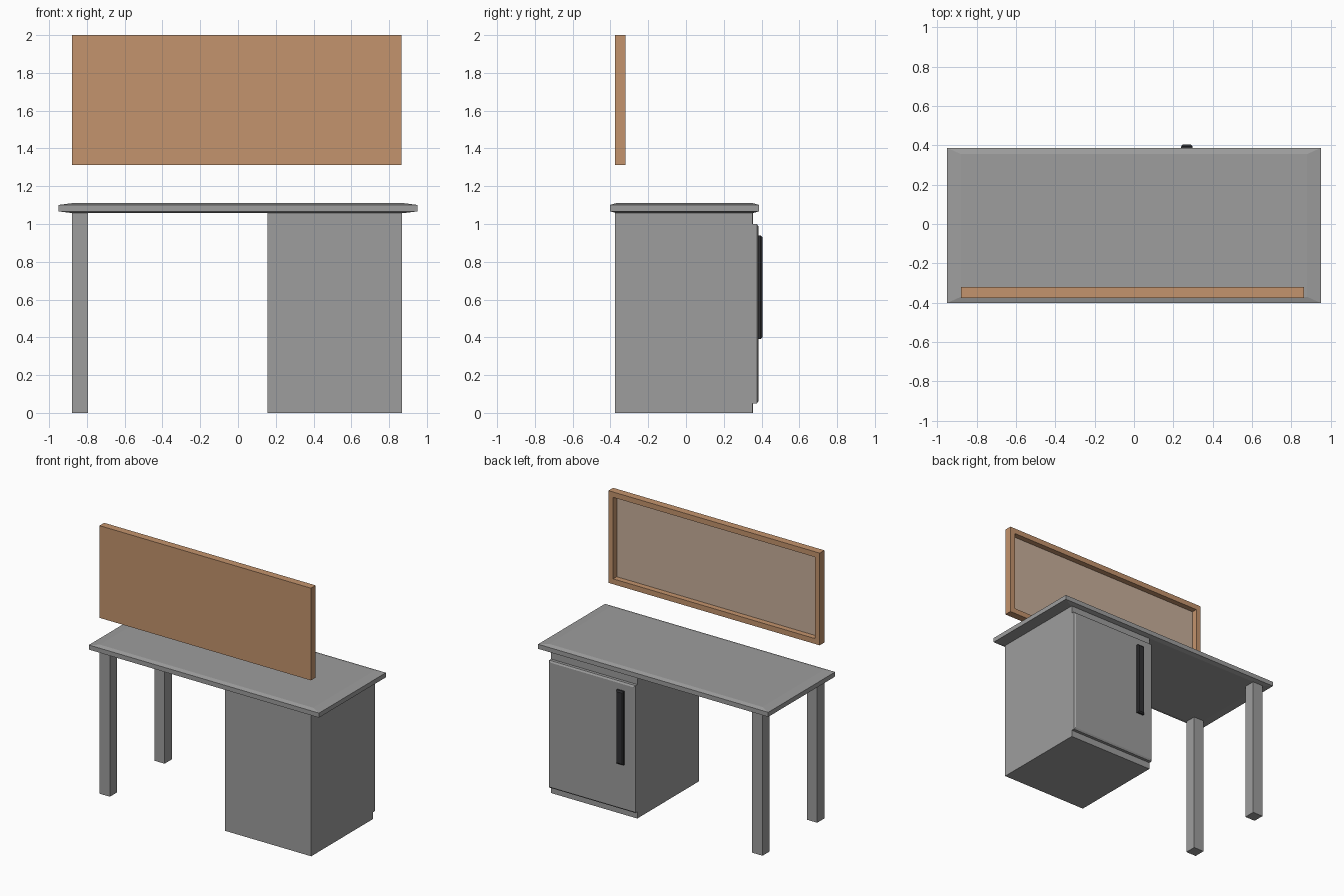
import bpy, bmesh

if "Cube" in bpy.data.objects:
    bpy.data.objects.remove(bpy.data.objects["Cube"], do_unlink=True)


def material(name, rgb):
    mat = bpy.data.materials.new(name)
    mat.use_nodes = True
    color = (*rgb, 1.0)
    mat.diffuse_color = color
    mat.node_tree.nodes["Principled BSDF"].inputs["Base Color"].default_value = color
    return mat


grey = material("grey laminate", (0.34, 0.34, 0.34))
black = material("black metal", (0.03, 0.03, 0.033))
wood = material("light wood", (0.55, 0.295, 0.153))
board = material("pale board", (0.58, 0.43, 0.325))


def box(name, lo, hi, mats, edit=None):
    """Box between two corners; edit(bm) may reshape it before it is stored."""
    bm = bmesh.new()
    bmesh.ops.create_cube(bm, size=1)
    for v in bm.verts:
        v.co = [(a + b) / 2 + c * (b - a) for a, b, c in zip(lo, hi, v.co)]
    if edit:
        edit(bm)
    bmesh.ops.recalc_face_normals(bm, faces=bm.faces)
    mesh = bpy.data.meshes.new(name)
    bm.to_mesh(mesh)
    bm.free()
    for m in mats:
        mesh.materials.append(m)
    obj = bpy.data.objects.new(name, mesh)
    bpy.context.collection.objects.link(obj)
    return obj


def raise_face(bm, axis, sign, margins, height):
    """Extrude the face looking along an axis and taper it by a margin per axis."""
    bm.normal_update()
    face = max(bm.faces, key=lambda f: f.normal[axis] * sign)
    face = bmesh.ops.extrude_discrete_faces(bm, faces=[face])["faces"][0]
    center = face.calc_center_median()
    for v in face.verts:
        for i in range(3):
            if i == axis:
                v.co[i] += sign * height
            else:
                v.co[i] -= margins[i] * (1 if v.co[i] > center[i] else -1)
    return face


# Desk top with shallow sloped margins above and below
def slope_both(bm):
    for sign in (1, -1):
        raise_face(bm, 2, sign, (0.07, 0.032, 0), 0.009)


box("desk_top", (-0.95, -0.402, 1.067), (0.95, 0.387, 1.101), [grey], slope_both)

# Legs
for name, y in (("front_leg", -0.375), ("back_leg", 0.27)):
    box(name, (-0.88, y, 0), (-0.795, y + 0.085, 1.06), [grey])

# Cabinet and its door
box("cabinet", (0.155, -0.375, 0), (0.867, 0.353, 1.06), [grey])
box("cabinet_door", (0.155, 0.353, 0.05), (0.867, 0.375, 1.0), [grey],
    lambda bm: raise_face(bm, 1, 1, (0.012, 0, 0.012), 0.008))

# Door handle
box("door_handle", (0.24, 0.38, 0.39), (0.297, 0.395, 0.94), [black],
    lambda bm: raise_face(bm, 1, 1, (0.007, 0, 0.01), 0.009))


# Framed board, recessed on its inner side
def recess(bm):
    raise_face(bm, 1, 1, (0.04, 0, 0.04), 0)
    bm.normal_update()
    inner = min((f for f in bm.faces if f.normal.y > 0.9),
                key=lambda f: (f.calc_center_median() - middle(bm)).length)
    panel = bmesh.ops.extrude_discrete_faces(bm, faces=[inner])["faces"][0]
    for v in panel.verts:
        v.co.y -= 0.042
    panel.material_index = 1


def middle(bm):
    return sum((v.co for v in bm.verts), bm.verts[:][0].co * 0) / len(bm.verts)


box("framed_board", (-0.88, -0.375, 1.312), (0.865, -0.32, 2.0), [wood, board], recess)
